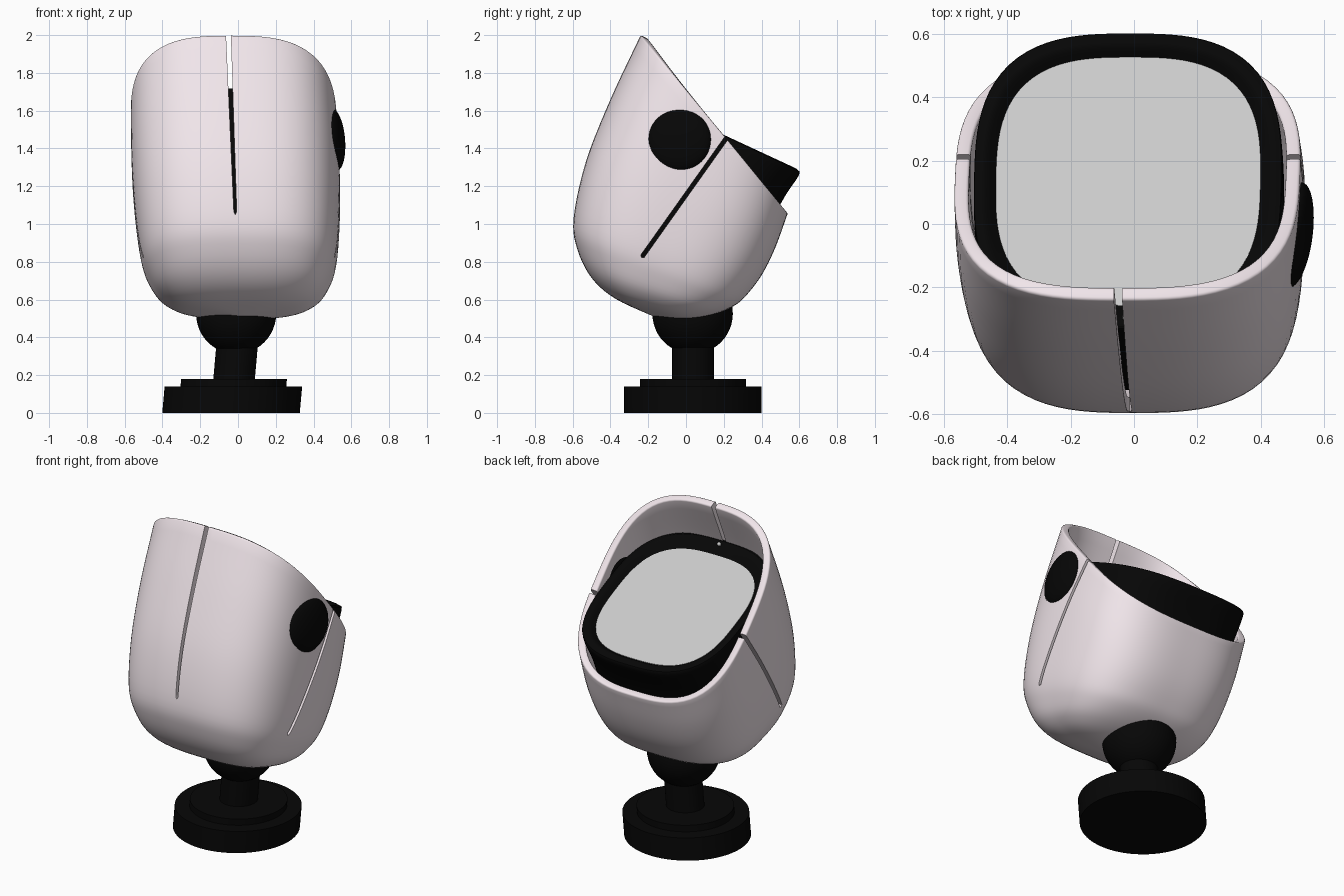
import bpy, bmesh, math
from mathutils import Vector, Matrix

if "Cube" in bpy.data.objects:
    bpy.data.objects.remove(bpy.data.objects["Cube"])

def mat(name, c):
    m = bpy.data.materials.new(name)
    m.diffuse_color = (*c, 1)
    m.use_nodes = True
    m.node_tree.nodes["Principled BSDF"].inputs["Base Color"].default_value = m.diffuse_color
    return m

BLACK = mat("black", (0.002, 0.002, 0.002))
WHITE = mat("pinkish_white", (0.88, 0.79, 0.83))

def finish(name, bm, material=None, angle=35):
    bmesh.ops.recalc_face_normals(bm, faces=bm.faces[:])
    me = bpy.data.meshes.new(name)
    bm.to_mesh(me)
    bm.free()
    ob = bpy.data.objects.new(name, me)
    bpy.context.collection.objects.link(ob)
    if material:
        me.materials.append(material)
    smooth(ob, angle)
    return ob

def smooth(ob, angle=35):
    bpy.ops.object.select_all(action='DESELECT')
    ob.select_set(True)
    bpy.context.view_layer.objects.active = ob
    bpy.ops.object.shade_smooth_by_angle(angle=math.radians(angle))

def spline(keys, sub):
    # Catmull-Rom through section keys (front y, front z, back y, back z, half width)
    k = [Vector(p) for p in keys]
    k = [2 * k[0] - k[1]] + k + [k[-1]]
    out = []
    for i in range(1, len(k) - 2):
        a, b, c, d = k[i - 1:i + 3]
        for s in range(sub):
            t = s / sub
            out.append(0.5 * (2 * b + (c - a) * t + (2 * a - 5 * b + 4 * c - d) * t**2
                              + (3 * b - a - 3 * c + d) * t**3))
    return out

def section(bm, s, n=96, power=2.9):
    # superellipse ring spanning the front and back points, leaning slightly to -x
    fy, fz, by, bz, w = s
    ring = []
    for i in range(n):
        a = 2 * math.pi * i / n
        c, d = math.cos(a), math.sin(a)
        r = (abs(c)**power + abs(d)**power) ** (-1 / power)
        v = r * d
        y = (fy + by) / 2 + v * (by - fy) / 2
        z = (fz + bz) / 2 + v * (bz - fz) / 2
        ring.append(bm.verts.new((r * c * w - 0.036 * (z - 0.95), y, z)))
    return ring

def loft(keys, pole, sub=5, cap=False):
    bm = bmesh.new()
    full = keys + [(*pole, *pole, 0)]
    rings = [section(bm, s) for s in spline(full, sub)]
    for a, b in zip(rings, rings[1:]):
        for i in range(len(a)):
            j = (i + 1) % len(a)
            bm.faces.new((a[i], a[j], b[j], b[i]))
    p = bm.verts.new((-0.036 * (pole[1] - 0.95), *pole))
    last = rings[-1]
    for i in range(len(last)):
        bm.faces.new((last[i], last[(i + 1) % len(last)], p))
    if cap:
        bm.faces.new(rings[0])
    return bm

def prism(name, pts, vec):
    bm = bmesh.new()
    f = bm.faces.new([bm.verts.new(p) for p in pts])
    g = bmesh.ops.extrude_face_region(bm, geom=[f])
    bmesh.ops.translate(bm, vec=vec, verts=[v for v in g["geom"] if isinstance(v, bmesh.types.BMVert)])
    ob = finish(name, bm)
    ob.hide_render = True
    return ob

# Outer shell: open tilted cup
shell = finish("outer_shell", loft([
    (-0.240, 2.00, 0.540, 1.06, 0.545),
    (-0.40, 1.66, 0.475, 0.88, 0.55),
    (-0.53, 1.33, 0.41, 0.745, 0.54),
    (-0.595, 1.03, 0.335, 0.64, 0.518),
    (-0.575, 0.865, 0.26, 0.57, 0.482),
    (-0.50, 0.715, 0.14, 0.518, 0.415),
    (-0.375, 0.605, 0.00, 0.496, 0.285)], (-0.17, 0.510)), WHITE)

# Slot cutters: one in front, one through both sides
front_cut = prism("front_slot_cutter", [(-0.068, -0.8, 2.1), (-0.041, -0.8, 2.1), (-0.007, -0.8, 1.065),
                  (-0.014, -0.8, 1.05), (-0.022, -0.8, 1.065)], (0, 0.7, 0))
a, b = Vector((-0.8, -0.23, 0.83)), Vector((-0.8, 0.26, 1.52))
d = (b - a).normalized()
s = Vector((0, -d.z, d.y)) * 0.011
side_cut = prism("side_slot_cutter", [a + s, b + s, b - s, a - s, a - d * 0.01], (1.6, 0, 0))

m = shell.modifiers.new("thickness", 'SOLIDIFY')
m.thickness, m.offset = 0.045, -1
m = shell.modifiers.new("rim", 'BEVEL')
m.width, m.segments, m.limit_method, m.angle_limit = 0.01, 3, 'ANGLE', math.radians(50)
for cut in (front_cut, side_cut):
    m = shell.modifiers.new("slot", 'BOOLEAN')
    m.object, m.operation, m.solver = cut, 'DIFFERENCE', 'EXACT'
dg = bpy.context.evaluated_depsgraph_get()
shell.data = bpy.data.meshes.new_from_object(shell.evaluated_get(dg))
shell.modifiers.clear()
for cut in (front_cut, side_cut):
    bpy.data.objects.remove(cut)
smooth(shell)

# Black inner body: raised bezel sloping in to a recessed face
finish("inner_body", loft([
    (-0.258, 1.646, 0.525, 1.281, 0.416),
    (-0.300, 1.700, 0.566, 1.299, 0.452),
    (-0.325, 1.711, 0.590, 1.286, 0.478),
    (-0.345, 1.685, 0.596, 1.255, 0.487),
    (-0.445, 1.40, 0.50, 1.105, 0.485),
    (-0.52, 1.10, 0.36, 0.80, 0.46),
    (-0.48, 0.85, 0.20, 0.62, 0.38)], (-0.19, 0.63), 4, True), BLACK)

# Grey screen and small sensor on the face
up = Vector((0, 0.43, 0.90))
bm = bmesh.new()
ring = section(bm, (-0.259, 1.645, 0.525, 1.281, 0.418))
g = bmesh.ops.extrude_face_region(bm, geom=[bm.faces.new(ring)])
bmesh.ops.translate(bm, vec=up * 0.005, verts=[v for v in g["geom"] if isinstance(v, bmesh.types.BMVert)])
finish("screen", bm)

def ball(name, loc, scale, rot=0, tilt=0, material=None):
    bm = bmesh.new()
    bmesh.ops.create_uvsphere(bm, u_segments=48, v_segments=24, radius=1)
    bm.transform(Matrix.Translation(loc) @ Matrix.Rotation(rot, 4, 'Z') @ Matrix.Rotation(tilt, 4, 'Y')
                 @ Matrix.Diagonal((*scale, 1)))
    return finish(name, bm, material, 60)

ball("face_sensor", (-0.025, -0.295, 1.703), (0.012, 0.012, 0.012))
# Side button and ball joint
ball("side_button", (0.510, -0.035, 1.446), (0.053, 0.168, 0.165), -0.13, -0.08, BLACK)
ball("ball_joint", (-0.01, 0.035, 0.525), (0.212, 0.213, 0.213), material=BLACK)

# Stand: stacked discs, leaning slightly to +x
def disc(name, r, z0, z1):
    bm = bmesh.new()
    bmesh.ops.create_cone(bm, cap_ends=True, segments=64, radius1=r, radius2=r, depth=z1 - z0)
    for v in bm.verts:
        v.co += Vector((0, 0.037, (z0 + z1) / 2))
        v.co.x += -0.037 + 0.09 * v.co.z
    finish(name, bm, BLACK)

disc("base", 0.364, 0, 0.14)
disc("base_step", 0.28, 0.14, 0.18)
disc("neck", 0.11, 0.18, 0.42)
